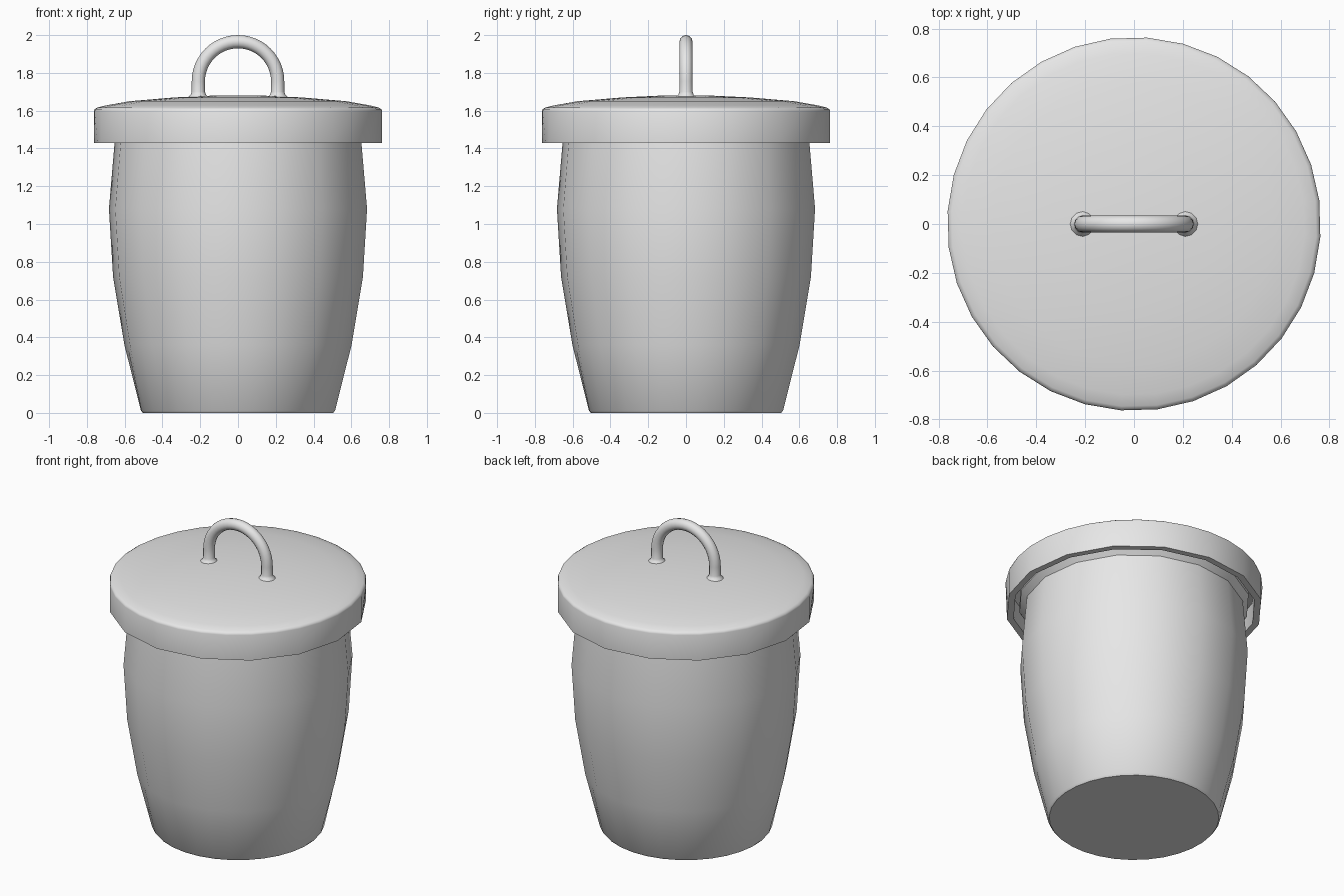
import bpy, bmesh, math

cube = bpy.data.objects.get("Cube")
if cube:
    bpy.data.objects.remove(cube, do_unlink=True)

SIDES = 32
TURN = math.radians(-4)

# One plain grey for the whole vessel
grey = bpy.data.materials.new("light_grey")
grey.use_nodes = True
grey.diffuse_color = (0.8, 0.8, 0.8, 1)
grey.node_tree.nodes["Principled BSDF"].inputs["Base Color"].default_value = (0.8, 0.8, 0.8, 1)


def smooth(obj, angle=40):
    bpy.ops.object.select_all(action="DESELECT")
    obj.select_set(True)
    bpy.context.view_layer.objects.active = obj
    bpy.ops.object.shade_smooth_by_angle(angle=math.radians(angle))


def lathe(name, profile):
    """Revolve (radius, height, coarse); coarse rings have half the corners."""
    bm = bmesh.new()
    rings = []
    for radius, z, coarse in profile:
        if radius == 0:
            rings.append([bm.verts.new((0, 0, z))] * SIDES)
            continue
        ring = []
        for i in range(SIDES):
            r = radius * math.cos(2 * math.pi / SIDES) if coarse and i % 2 else radius
            a = TURN + 2 * math.pi * i / SIDES
            ring.append(bm.verts.new((r * math.cos(a), r * math.sin(a), z)))
        rings.append(ring)
    for low, high in zip(rings, rings[1:]):
        for i in range(SIDES):
            j = (i + 1) % SIDES
            corners = dict.fromkeys((low[i], low[j], high[j], high[i]))
            bm.faces.new(list(corners))
    bmesh.ops.recalc_face_normals(bm, faces=bm.faces)
    mesh = bpy.data.meshes.new(name)
    bm.to_mesh(mesh)
    bm.free()
    mesh.materials.append(grey)
    obj = bpy.data.objects.new(name, mesh)
    bpy.context.collection.objects.link(obj)
    smooth(obj)
    return obj


# Bulging hollow pot with a small flared lip under the lid
lathe("pot", [
    (0, 0, False), (0.505, 0, False), (0.515, 0.012, False),
    (0.603, 0.36, True), (0.663, 0.72, True), (0.685, 1.08, True),
    (0.655, 1.43, True), (0.69, 1.47, True), (0.69, 1.52, True),
    (0.64, 1.52, True), (0.62, 1.43, True), (0.645, 1.08, True),
    (0.623, 0.72, True), (0.563, 0.36, True), (0.475, 0.04, False),
    (0, 0.04, False)])

# Domed lid with a deep overhanging rim
lathe("lid", [
    (0, 1.64, False), (0.5, 1.62, False), (0.725, 1.57, True),
    (0.725, 1.43, True), (0.765, 1.43, True), (0.765, 1.597, False),
    (0.761, 1.608, False), (0.748, 1.616, False), (0.7, 1.628, False),
    (0.575, 1.65, False), (0.34, 1.67, False), (0.15, 1.679, False),
    (0, 1.681, False)])

# Arched loop handle whose feet flare into the lid
TUBE, ARCH, CENTRE = 0.035, 0.21, 1.755
foot = [(1.66, 1.6), (1.676, 1.45), (1.684, 1.15), (1.7, 1.0)]
path = [(ARCH, z, s) for z, s in foot]
for k in range(25):
    a = math.pi * k / 24
    path.append((ARCH * math.cos(a), CENTRE + ARCH * math.sin(a), 1.0))
path += [(-ARCH, z, s) for z, s in reversed(foot)]

curve = bpy.data.curves.new("handle", "CURVE")
curve.dimensions = "3D"
curve.bevel_depth = TUBE
curve.bevel_resolution = 4
curve.use_fill_caps = True
spline = curve.splines.new("POLY")
spline.points.add(len(path) - 1)
for point, (x, z, size) in zip(spline.points, path):
    point.co = (x, 0, z, 1)
    point.radius = size
curve.materials.append(grey)
handle = bpy.data.objects.new("handle", curve)
bpy.context.collection.objects.link(handle)
bpy.ops.object.select_all(action="DESELECT")
handle.select_set(True)
bpy.context.view_layer.objects.active = handle
bpy.ops.object.convert(target="MESH")
smooth(bpy.context.view_layer.objects.active, 60)
